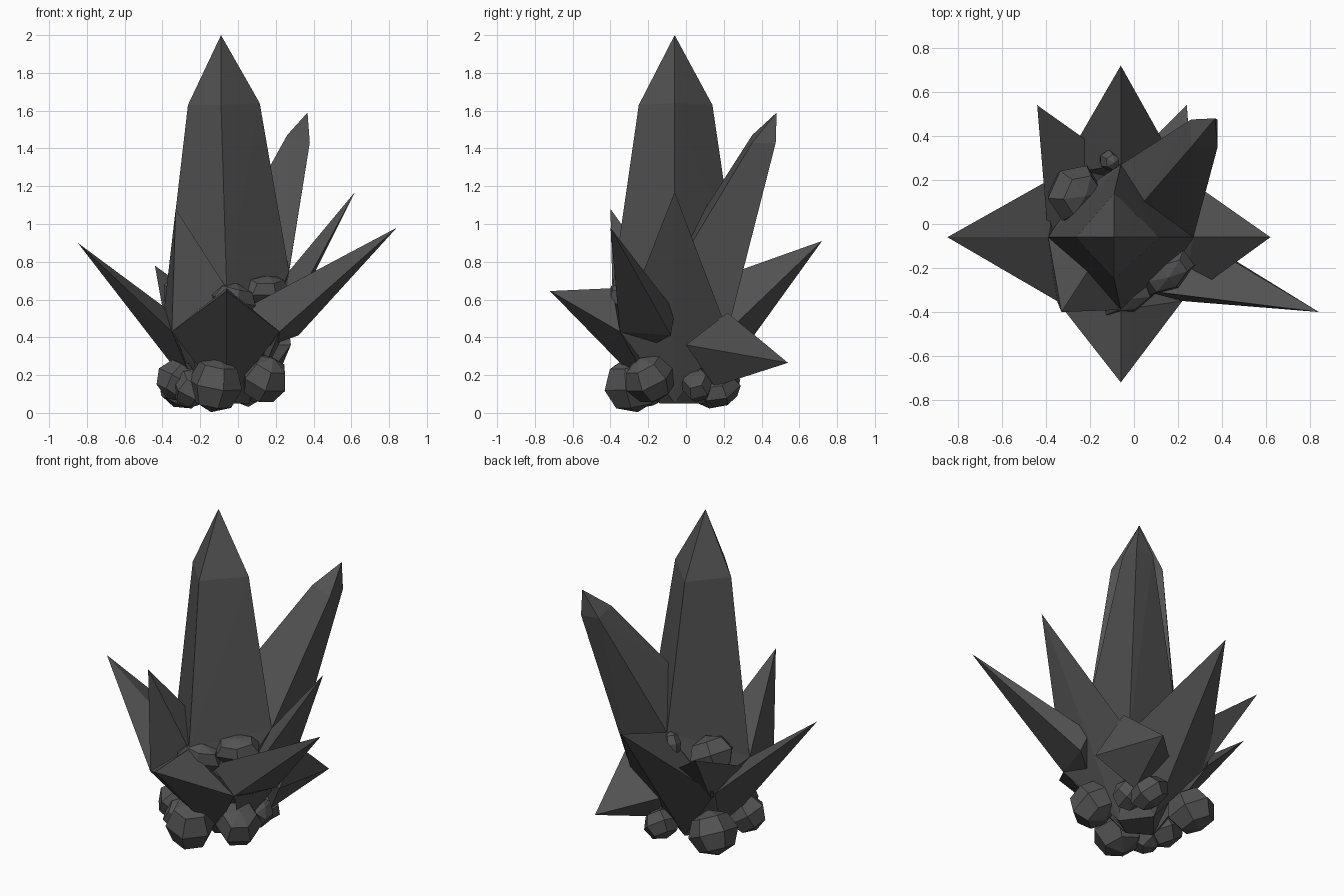
import bpy, bmesh
from mathutils import Matrix, Euler

if "Cube" in bpy.data.objects:
    bpy.data.objects.remove(bpy.data.objects["Cube"])

stone = bpy.data.materials.new("dark_stone")
stone.diffuse_color = (0.085, 0.085, 0.085, 1)
stone.use_nodes = True
stone.node_tree.nodes["Principled BSDF"].inputs["Base Color"].default_value = stone.diffuse_color


def finish(bm, name):
    bmesh.ops.recalc_face_normals(bm, faces=bm.faces)
    me = bpy.data.meshes.new(name)
    bm.to_mesh(me)
    bm.free()
    me.materials.append(stone)
    bpy.context.collection.objects.link(bpy.data.objects.new(name, me))


def hull(name, points):
    bm = bmesh.new()
    for p in points:
        bm.verts.new(p)
    res = bmesh.ops.convex_hull(bm, input=bm.verts)
    junk = {v for v in res["geom_interior"] + res["geom_unused"]
            if isinstance(v, bmesh.types.BMVert)}
    bmesh.ops.delete(bm, geom=list(junk), context='VERTS')
    finish(bm, name)


def rock(name, centre, size, turn):
    bm = bmesh.new()
    m = (Matrix.Translation(centre) @ Euler(turn).to_matrix().to_4x4()
         @ Matrix.Diagonal((*size, 1)))
    bmesh.ops.create_uvsphere(bm, u_segments=6, v_segments=4, radius=1, matrix=m)
    finish(bm, name)


# Shared rings: shoulder of the core, widest corners, foot
L, R, F, B = (-.39, -.06, .56), (.27, -.06, .75), (-.06, -.39, .66), (-.06, .27, .75)
FL, FR, BR, BL = (-.35, -.35, .43), (.22, -.35, .43), (.22, .22, .43), (-.35, .22, .43)
fl, fr, ff, fb = (-.19, -.06, .05), (.06, -.06, .05), (-.06, -.14, .05), (-.06, .1, .05)

# Tall central crystal
hull("main_crystal", [(-.09, -.06, 2), (-.265, -.06, 1.63), (.115, -.06, 1.64),
                      (-.09, -.25, 1.63), (-.09, .14, 1.63), L, R, F, B])

# Four spikes facing the axes
hull("left_spike", [(-.848, -.06, .9), L, FL, BL, fl])
hull("right_spike", [(.62, -.06, 1.17), R, FR, BR, fr])
hull("front_spike", [(-.06, -.72, .645), F, FL, FR, ff])
hull("back_spike", [(-.06, .72, .91), B, BL, BR, fb])
hull("core", [L, R, F, B, fl, fr, ff, fb,
              (-.26, -.26, .42), (.14, -.26, .42), (.14, .14, .42), (-.26, .14, .42)])

# Diagonal spikes
hull("front_right_spike", [(.84, -.4, .98), (.27, -.06, .54), (.32, -.08, .41),
                           FR, (.03, -.3, .55), (.15, -.2, .35)])
hull("front_left_spike", [(-.33, -.4, 1.08), L, F, FL, (-.2, -.2, .8)])
hull("back_left_spike", [(-.44, .54, .78), (-.39, -.06, .5), (-.06, .27, .5),
                         (-.31, .2, .38), (-.2, .1, .5)])
hull("low_back_spike", [(.24, .54, .265), (.26, .22, .53), (.28, 0, .36),
                        (.12, .15, .14), (-.06, .24, .35)])

# Tilted blunt crystal
hull("tilted_crystal", [(.368, .48, 1.59), (.26, .475, 1.44), (.38, .35, 1.43),
                        (.26, .35, 1.47), (.38, .475, 1.43),
                        R, B, BR, (0, .05, 1.0)])

# Rocks around the foot and at the shoulder
rocks = [
    ((-.12, -.28, .15), (.145, .16, .15), (.2, .1, .3)),
    ((.14, -.19, .18), (.13, .14, .13), (.5, .3, .2)),
    ((-.32, -.13, .17), (.12, .12, .11), (.3, .5, .8)),
    ((-.29, .15, .15), (.145, .14, .13), (.2, .4, .1)),
    ((-.25, -.2, .13), (.1, .11, .1), (.6, .2, .4)),
    ((.09, .06, .15), (.1, .09, .09), (.4, .9, .2)),
    ((.04, .18, .13), (.11, .12, .09), (.6, .2, .9)),
    ((-.27, .14, .62), (.14, .13, .11), (.4, .3, .7)),
    ((-.11, .29, .7), (.05, .05, .07), (.2, .3, .1)),
    ((.15, -.22, .65), (.14, .09, .08), (.3, -.1, .6)),
    ((-.03, -.33, .6), (.14, .08, .09), (.2, .2, .4)),
]
for i, (c, s, t) in enumerate(rocks):
    rock(f"rock_{i + 1}", c, s, t)
